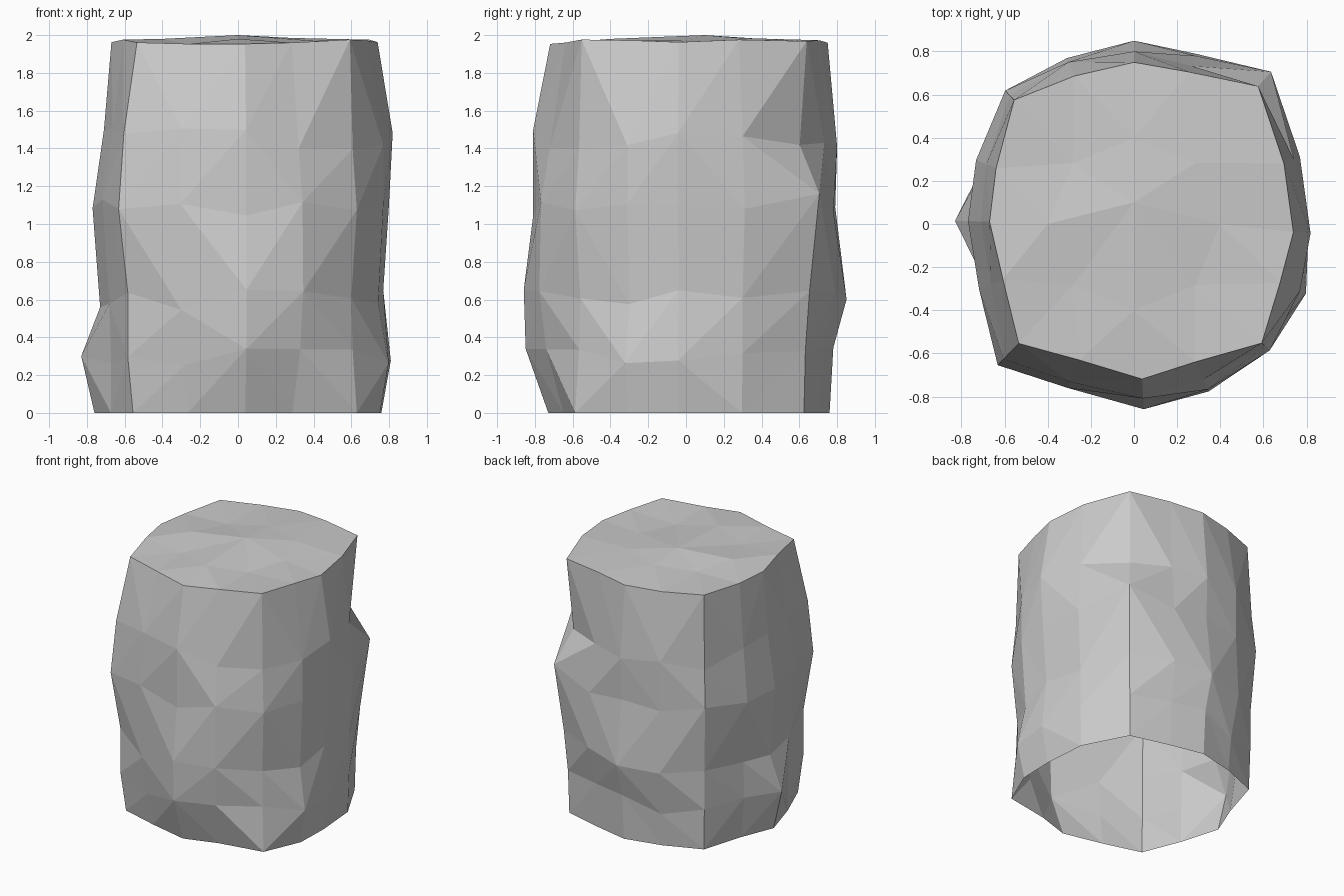
import bpy, bmesh, math, random

if "Cube" in bpy.data.objects:
    bpy.data.objects.remove(bpy.data.objects["Cube"])

random.seed(4)

# Directions around the pillar, starting at the front (-y), with the four blunt corners
ANGLES = [-87, -66, -43, -22, -3, 22, 48, 70, 90, 112, 134, 158, 179, 203, 226, 248]

# Radius of each cross-section in those directions, by height
RINGS = [
    (0.00, [.73, .71, .86, .81, .76, .79, .84, .75, .76, .75, .81, .71, .76, .73, .80, .71]),
    (0.30, [.85, .81, .83, .86, .81, .80, .85, .77, .78, .77, .82, .75, .83, .73, .84, .76]),
    (0.60, [.86, .85, .82, .80, .77, .80, .88, .84, .85, .83, .82, .74, .73, .74, .84, .80]),
    (1.10, [.81, .84, .86, .83, .80, .83, .95, .83, .79, .81, .86, .79, .77, .78, .91, .82]),
    (1.45, [.81, .79, .83, .83, .82, .80, .81, .78, .80, .81, .83, .74, .71, .72, .87, .79]),
    (1.965, [.72, .70, .81, .73, .74, .75, .86, .75, .75, .74, .80, .69, .67, .66, .77, .68]),
]


def polar(bm, angle, radius, z):
    a = math.radians(angle)
    return bm.verts.new((radius * math.cos(a), radius * math.sin(a), z))


bm = bmesh.new()

# Rough sides, open underneath; inner rings are staggered in height
loops = []
for i, (z, radii) in enumerate(RINGS):
    stagger = 0.06 if 0 < i < len(RINGS) - 1 else (0.0 if i == 0 else 0.012)
    loops.append([polar(bm, a, r, z + random.uniform(-stagger, stagger))
                  for a, r in zip(ANGLES, radii)])
n = len(ANGLES)
for low, high in zip(loops, loops[1:]):
    for k in range(n):
        j = (k + 1) % n
        # Split each cell along the diagonal that bulges outwards
        def reach(u, v):
            return ((u.co + v.co) / 2).xy.length
        if reach(low[k], high[j]) > reach(low[j], high[k]):
            bm.faces.new((low[k], low[j], high[j]))
            bm.faces.new((low[k], high[j], high[k]))
        else:
            bm.faces.new((low[k], low[j], high[k]))
            bm.faces.new((low[j], high[j], high[k]))

# Slightly uneven top
rim = loops[-1]
bumps = [1.98, 1.955, 1.97, 1.985, 1.98, 1.96, 1.98, 1.955]
inner = [polar(bm, -90 + 45 * k, 0.4, z) for k, z in enumerate(bumps)]
middle = bm.verts.new((0, 0.1, 2.0))
for k in range(8):
    j = (k + 1) % 8
    a, b, c = rim[2 * k], rim[2 * k + 1], rim[(2 * k + 2) % n]
    bm.faces.new((a, b, inner[k]))
    bm.faces.new((b, inner[j], inner[k]))
    bm.faces.new((b, c, inner[j]))
    bm.faces.new((inner[k], inner[j], middle))

bmesh.ops.recalc_face_normals(bm, faces=bm.faces)
mesh = bpy.data.meshes.new("rock_pillar")
bm.to_mesh(mesh)
bm.free()
bpy.context.collection.objects.link(bpy.data.objects.new("rock_pillar", mesh))
